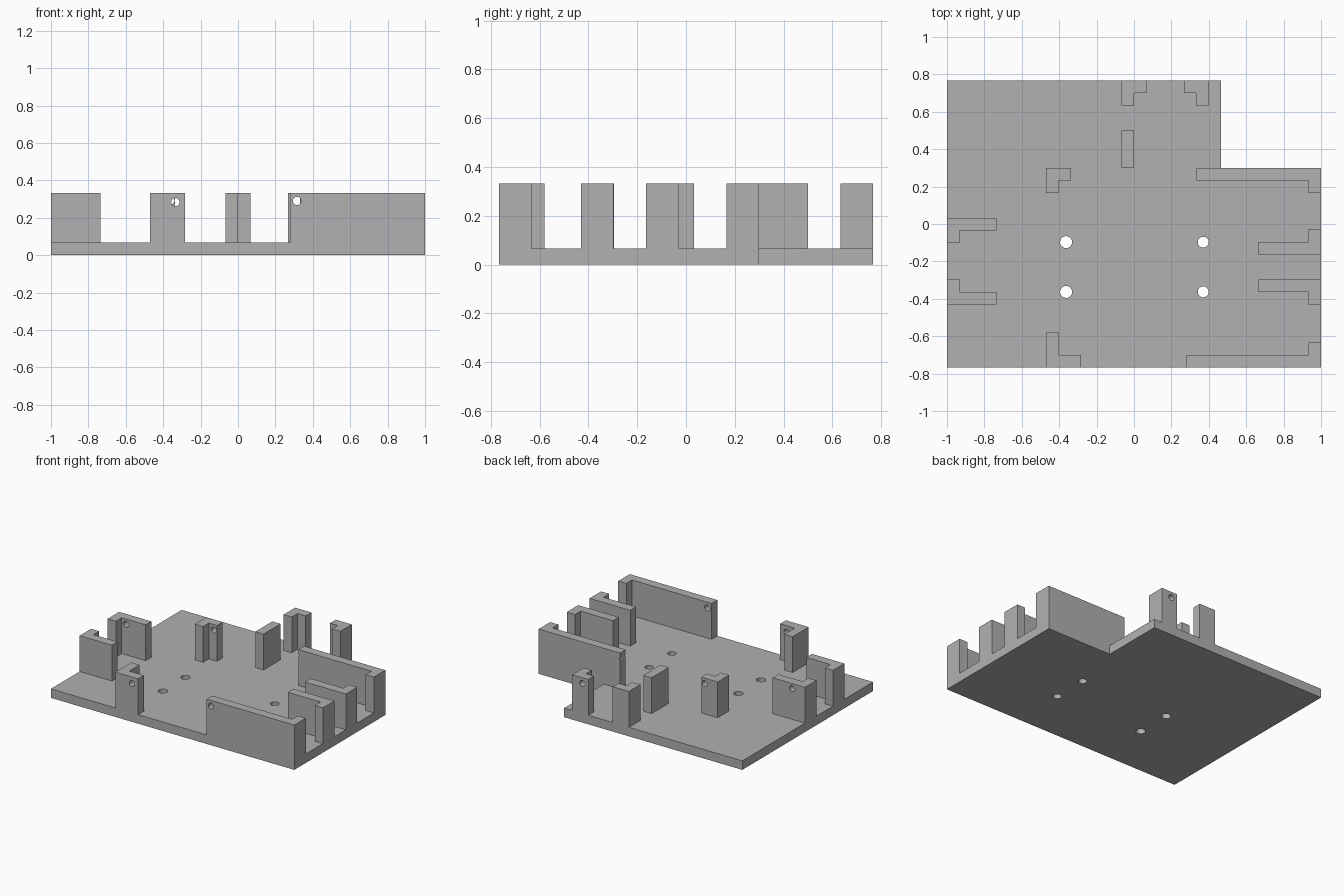
import bpy, bmesh, math
from mathutils import Matrix

cube = bpy.data.objects.get("Cube")
if cube:
    bpy.data.objects.remove(cube, do_unlink=True)

BASE, TOP, T = 0.067, 0.333, 0.067   # plate height, wall height, wall thickness
X, Y = 1.0, 0.767                    # half sizes of the plate

grey = bpy.data.materials.new("light_grey")
grey.use_nodes = True
grey.diffuse_color = (0.44, 0.44, 0.44, 1)
grey.node_tree.nodes["Principled BSDF"].inputs["Base Color"].default_value = grey.diffuse_color


def add_object(name, bm):
    bmesh.ops.recalc_face_normals(bm, faces=bm.faces)
    mesh = bpy.data.meshes.new(name)
    bm.to_mesh(mesh)
    bm.free()
    mesh.materials.append(grey)
    obj = bpy.data.objects.new(name, mesh)
    bpy.context.collection.objects.link(obj)
    return obj


def prism(name, outline, z0, z1):
    bm = bmesh.new()
    face = bm.faces.new([bm.verts.new((x, y, z0)) for x, y in outline])
    out = bmesh.ops.extrude_face_region(bm, geom=[face])
    verts = [g for g in out["geom"] if isinstance(g, bmesh.types.BMVert)]
    bmesh.ops.translate(bm, verts=verts, vec=(0, 0, z1 - z0))
    return add_object(name, bm)


def drill(obj, centre, axis, radius=0.022, length=0.2):
    # Cut a round hole through a part with a hidden cylinder
    bm = bmesh.new()
    bmesh.ops.create_cone(bm, cap_ends=True, segments=32, radius1=radius, radius2=radius, depth=length)
    turn = {"X": Matrix.Rotation(math.pi / 2, 4, "Y"),
            "Y": Matrix.Rotation(math.pi / 2, 4, "X"), "Z": Matrix()}[axis]
    bm.transform(Matrix.Translation(centre) @ turn)
    cutter = add_object(obj.name + "_hole_cutter", bm)
    cutter.hide_render = True
    cutter.hide_set(True)
    cutter.display_type = "WIRE"
    mod = obj.modifiers.new("hole", "BOOLEAN")
    mod.operation, mod.solver, mod.object = "DIFFERENCE", "EXACT", cutter


def bracket(name, corner, x_arm, y_arm):
    # L-shaped wall: signed arm lengths run from its outer corner
    cx, cy = corner
    tx, ty = math.copysign(T, x_arm), math.copysign(T, y_arm)
    outline = [(cx, cy), (cx + x_arm, cy), (cx + x_arm, cy + ty),
               (cx + tx, cy + ty), (cx + tx, cy + y_arm), (cx, cy + y_arm)]
    return prism(name, outline, BASE, TOP)


# Base plate with a notched back corner and four mounting holes
plate = prism("base_plate", [(-X, -Y), (X, -Y), (X, 0.3), (0.465, 0.3), (0.465, Y), (-X, Y)], 0, BASE)
for x, r in ((-0.363, 0.032), (0.37, 0.029)):
    for y in (-0.097, -0.363):
        drill(plate, (x, y, BASE / 2), "Z", r)

# Left side brackets
front_left = bracket("front_left_bracket", (X, -Y), -0.72, 0.134)
mid_front = bracket("left_front_slot_bracket", (X, -0.297), -0.335, -0.134)
mid_back = bracket("left_back_slot_bracket", (X, -0.163), -0.335, 0.134)
back_left = bracket("back_left_bracket", (X, 0.3), -0.667, -0.134)
for part, y, z in ((front_left, -0.675, 0.295), (mid_front, -0.41, 0.295),
                   (mid_back, -0.07, 0.287), (back_left, 0.2, 0.287)):
    drill(part, (X - T / 2, y, z), "X", length=0.1)

# Right side brackets
bracket("right_front_slot_bracket", (-X, -0.43), 0.265, 0.134)
right_back = bracket("right_back_slot_bracket", (-X, 0.033), 0.265, -0.134)
drill(right_back, (-0.895, 0, 0.295), "Y", length=0.1)

# Centre and rear brackets
front_right = bracket("front_right_bracket", (-0.47, -Y), 0.187, 0.187)
centre_right = bracket("centre_right_bracket", (-0.47, 0.3), 0.134, -0.134)
rear_right = bracket("rear_right_bracket", (-0.068, Y), 0.134, -0.134)
rear_left = bracket("rear_left_bracket", (0.398, Y), -0.132, -0.134)
drill(front_right, (-0.335, -Y + T / 2, 0.283), "Y", length=0.1)
drill(centre_right, (-0.362, 0.3 - T / 2, 0.292), "Y", length=0.1)
for part, y in ((front_left, -Y), (back_left, 0.3), (rear_left, Y)):
    drill(part, (0.315, y, 0.29), "Y")

# Plain block between the rear brackets
prism("rear_post", [(-0.068, 0.3), (0, 0.3), (0, 0.5), (-0.068, 0.5)], BASE, TOP)
